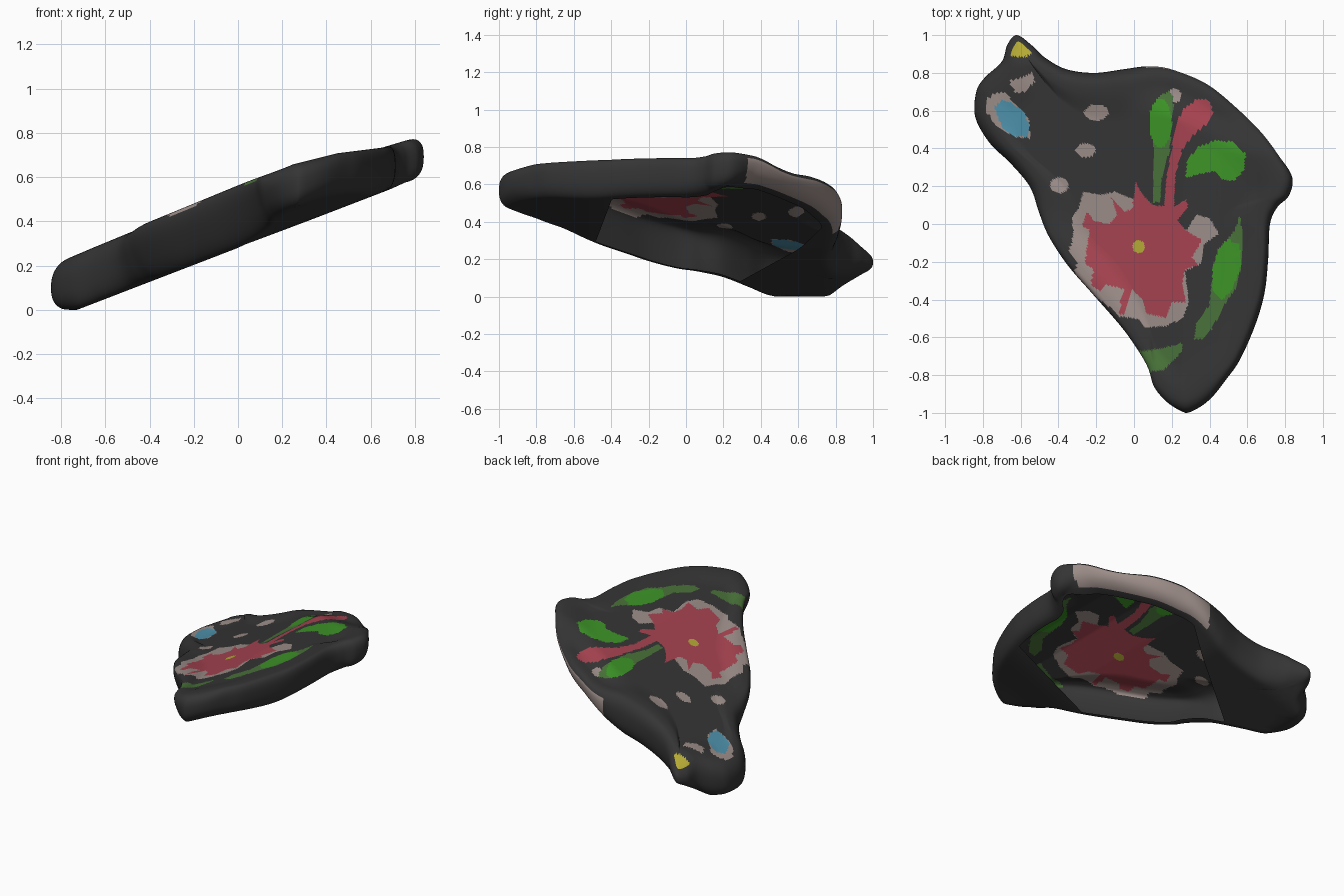
import bpy, math
from mathutils import Vector

if "Cube" in bpy.data.objects:
    bpy.data.objects.remove(bpy.data.objects["Cube"])

# Materials
PALETTE = [("charcoal", (0.035, 0.035, 0.035)), ("beige", (0.33, 0.265, 0.245)),
           ("red", (0.38, 0.056, 0.08)), ("dark_green", (0.065, 0.165, 0.04)),
           ("bright_green", (0.045, 0.29, 0.02)), ("blue", (0.075, 0.28, 0.40)),
           ("yellow", (0.46, 0.40, 0.035))]
NAMES = [n for n, c in PALETTE]

# Plan outline of the slab, clockwise from the back-left tip
OUTLINE = [(-.62, 1), (-.54, .945), (-.47, .88), (-.36, .82), (-.21, .80), (-.05, .82),
           (.11, .84), (.24, .82), (.4, .75), (.56, .62), (.69, .49), (.785, .36),
           (.84, .25), (.82, .15), (.76, .09), (.72, 0), (.71, -.19), (.69, -.37),
           (.64, -.54), (.56, -.72), (.49, -.82), (.41, -.92), (.33, -.98), (.26, -1),
           (.17, -.965), (.095, -.89), (.06, -.78), (-.01, -.66), (-.09, -.55),
           (-.235, -.385), (-.37, -.23), (-.475, -.07), (-.53, .06), (-.57, .20),
           (-.66, .325), (-.765, .43), (-.84, .565), (-.835, .70), (-.79, .775),
           (-.70, .86), (-.67, .95)]

# Painted shapes
HALO = [(-.27, .17), (-.18, .155), (-.1, .17), (0, .13), (.15, 0), (.28, -.03), (.33, .05),
        (.40, .03), (.45, -.05), (.37, -.11), (.355, -.21), (.27, -.25), (.29, -.41),
        (.26, -.5), (.17, -.54), (.06, -.55), (.02, -.5), (-.08, -.49), (-.15, -.42),
        (-.24, -.37), (-.27, -.31), (-.32, -.28), (-.30, -.2), (-.345, -.15),
        (-.32, -.05), (-.33, .03), (-.29, .09)]
FLOWER = [(.01, .22), (.045, .155), (.10, .10), (.21, .09), (.275, .13), (.285, .09),
          (.23, .02), (.27, -.03), (.36, -.085), (.305, -.18), (.345, -.215), (.27, -.24),
          (.255, -.32), (.275, -.415), (.2, -.415), (.17, -.495), (.065, -.475),
          (.045, -.4), (-.01, -.345), (-.06, -.48), (-.085, -.47), (-.05, -.345),
          (-.155, -.32), (-.185, -.35), (-.23, -.32), (-.21, -.24), (-.26, -.21),
          (-.235, -.03), (-.275, -.01), (-.25, .065), (-.21, .015), (-.13, 0), (-.09, .05),
          (-.12, .14), (-.05, .065), (-.01, .08)]
STEM = [(.16, .08), (.17, .235), (.20, .395), (.22, .525), (.265, .615), (.335, .66),
        (.405, .655), (.415, .595), (.38, .525), (.32, .475), (.255, .395), (.22, .26),
        (.21, .08)]
LEAF_BACK = [(.10, .115), (.105, .395), (.08, .55), (.125, .67), (.19, .71), (.21, .66),
             (.19, .395), (.145, .235), (.14, .115)]
LEAF_RIGHT = [(.27, .245), (.285, .34), (.335, .405), (.425, .44), (.53, .435), (.59, .37),
              (.58, .28), (.53, .23), (.465, .235), (.425, .28), (.345, .265)]
LEAF_LONG = [(.56, .045), (.575, -.055), (.57, -.215), (.54, -.335), (.48, -.425),
             (.41, -.56), (.36, -.61), (.315, -.61), (.33, -.53), (.4, -.425), (.41, -.32),
             (.425, -.2), (.48, -.1), (.535, -.03)]
LEAF_LONG_CORE = [(.495, -.08), (.56, -.11), (.57, -.215), (.515, -.355), (.465, -.4),
                  (.415, -.345), (.415, -.24), (.445, -.135)]
LEAF_FRONT = [(.03, -.675), (.16, -.655), (.26, -.63), (.255, -.675), (.16, -.77),
              (.08, -.785), (.04, -.73)]
BLUE = [(-.74, .62), (-.695, .655), (-.645, .64), (-.585, .595), (-.55, .51), (-.56, .46),
        (-.63, .465), (-.695, .505)]
BLUE_RING = [(-.785, .645), (-.75, .69), (-.685, .695), (-.605, .615), (-.555, .555),
             (-.55, .455), (-.63, .46), (-.73, .52), (-.775, .58)]
TIP = [(-.70, .885), (-.67, .965), (-.575, .965), (-.535, .905), (-.58, .885)]
SPOT = [(-.66, .76), (-.58, .78), (-.535, .805), (-.525, .755), (-.58, .70), (-.63, .695)]


def ellipse(cx, cy, rx, ry, n=20):
    return [(cx + rx * math.cos(k * math.tau / n), cy + ry * math.sin(k * math.tau / n))
            for k in range(n)]


# Uppermost paint first
PAINT = [("yellow", ellipse(.025, -.12, .032, .034)), ("red", FLOWER), ("red", STEM),
         ("bright_green", ellipse(.14, .535, .06, .13)), ("dark_green", LEAF_BACK),
         ("bright_green", LEAF_RIGHT), ("bright_green", LEAF_LONG_CORE),
         ("dark_green", LEAF_LONG), ("dark_green", LEAF_FRONT), ("blue", BLUE),
         ("yellow", TIP), ("beige", HALO), ("beige", BLUE_RING), ("beige", SPOT),
         ("beige", ellipse(.215, .68, .035, .04)), ("beige", ellipse(-.20, .59, .065, .042)),
         ("beige", ellipse(-.255, .39, .053, .037)), ("beige", ellipse(-.395, .205, .05, .042))]
PAINT = [(NAMES.index(n), p, min(a for a, b in p), max(a for a, b in p),
          min(b for a, b in p), max(b for a, b in p)) for n, p in PAINT]


def inside(x, y, poly):
    hit = False
    for (x1, y1), (x2, y2) in zip(poly, poly[1:] + poly[:1]):
        if (y1 > y) != (y2 > y) and x < x1 + (y - y1) * (x2 - x1) / (y2 - y1):
            hit = not hit
    return hit


def paint_at(x, y):
    for m, p, x0, x1, y0, y1 in PAINT:
        if x0 <= x <= x1 and y0 <= y <= y1 and inside(x, y, p):
            return m
    return 0


def ramp(v):
    v = max(0.0, min(1.0, v))
    return v * v * (3 - 2 * v)


# Height of the tilted top and underside
TOP = [(-.85, .18), (-.65, .265), (-.25, .43), (.03, .545), (.25, .64), (.45, .69),
       (.65, .715), (.85, .775)]


def top_z(x, y):
    z = TOP[0][1]
    for (a, za), (b, zb) in zip(TOP, TOP[1:]):
        if x >= a:
            z = za + (zb - za) * (x - a) / (b - a)
    return z


def rim(x, y):
    """Raised rim, sinking at the broken back-right edge and at the back-left tip."""
    broken = ramp((x + .1) / .3) * ramp((y - .35) / .25)
    front_left = ramp((.1 - y) / .2) * ramp((.25 - x) / .25)
    tip = ramp((y - .83) / .17) * ramp(-x / .3)
    return .018 + .012 * front_left - .06 * broken - .06 * tip


def bottom_z(x, y):
    nose = .085 * ramp((-.42 - y) / .55)
    tip = .09 * ramp((y - .75) / .25) * ramp(-x / .3)
    back = .06 * ramp((y - .1) / .3) * ramp((x + .1) / .3)
    return max(0, min(.57, .28 + .385 * x)) + max(nose, tip, back)


# Smooth counter-clockwise outline
pts = [Vector(p) for p in reversed(OUTLINE)]
N, SUB = len(pts), 10
loop = []
for i in range(N):
    a, b, c, d = (pts[(i + k) % N] for k in (-1, 0, 1, 2))
    for k in range(SUB):
        t = k / SUB
        loop.append(.5 * (2 * b + (c - a) * t + (2 * a - 5 * b + 4 * c - d) * t * t
                          + (3 * b - a - 3 * c + d) * t ** 3))
L = len(loop)
RINGS, ARC, UNDER = 76, 18, 8
CENTRE = Vector((.09, -.02))

# Inward direction, edge radius and undercut for each outline point
inward, undercut, edge = [], [], []
for j, p in enumerate(loop):
    tangent = loop[(j + 12) % L] - loop[j - 12]
    n = Vector((-tangent.y, tangent.x)).normalized()
    inward.append((n + .9 * (CENTRE - p).normalized()).normalized())
    edge.append(.085 - .037 * ramp((.2 - p.y) / .3) * ramp((p.y + .95) / .15))
    undercut.append(.11 * max(0, n.x) * ramp((.38 - p.y) / .4)
                    + .04 * ramp((p.y - .2) / .2) * ramp(p.x / .3))


def hole_scale(q):
    """Open underside, closed only at the nose and the back-left lobe."""
    s = .98
    for kx, ky, limit in ((.145, -1, .487), (-.7, 1, .65)):
        f, f0 = kx * q.x + ky * q.y, kx * CENTRE.x + ky * CENTRE.y
        if f > limit:
            s = min(s, (limit - f0) / (f - f0))
    return s


verts, zone = [(*CENTRE, top_z(*CENTRE))], []
# Top sheet with a slightly raised rim
for r in range(1, RINGS + 1):
    for p, n, e in zip(loop, inward, edge):
        q = p + n * e - CENTRE
        x, y = CENTRE + q * r / RINGS
        away = (1 - r / RINGS) * q.length
        verts.append((x, y, top_z(x, y) + rim(x, y) * ramp(1.1 - away / .17)))
    zone.append("top")
# Rounded outer edge
for k in range(1, ARC + 1):
    a = math.pi / 2 - math.pi * k / ARC
    ca, sa = max(0, math.cos(a)) ** .8, math.copysign(abs(math.sin(a)) ** .8, math.sin(a))
    t = .5 + .5 * sa
    for p, n, e, u in zip(loop, inward, edge, undercut):
        x, y = p + n * (e * (1 - ca) + u * (1 - t))
        lo, hi = bottom_z(x, y), top_z(x, y) + rim(x, y)
        verts.append((x, y, lo + (hi - lo) * t))
    zone.append("edge_top" if k < 4 else "edge" if k < ARC - 1 else "under")
# Underside up to the opening
for k in range(1, UNDER + 1):
    for p, n, e, u in zip(loop, inward, edge, undercut):
        q = p + n * (e + u)
        x, y = CENTRE + (q - CENTRE) * (1 + (hole_scale(q) - 1) * k / UNDER)
        verts.append((x, y, bottom_z(x, y)))
    zone.append("under")

faces, mats = [], []
for r, kind in enumerate(zone):
    for j in range(L):
        n = (j + 1) % L
        a, b = 1 + (r - 1) * L, 1 + r * L
        f = (0, b + j, b + n) if r == 0 else (a + j, b + j, b + n, a + n)
        x = sum(verts[i][0] for i in f) / len(f)
        y = sum(verts[i][1] for i in f) / len(f)
        ang = math.degrees(math.atan2(y, x))
        m = paint_at(x, y) if kind in ("top", "edge_top") else 0
        # Bare broken edge at the back right
        if kind.startswith("edge") and r > RINGS + 5 and 23 < ang < 86:
            m = 1
        faces.append(f)
        mats.append(m)

# Rest on the ground
low = min(v[2] for v in verts)
verts = [(x, y, z - low) for x, y, z in verts]

mesh = bpy.data.meshes.new("painted_shard")
mesh.from_pydata(verts, [], faces)
for name, c in PALETTE:
    mat = bpy.data.materials.new(name)
    mat.diffuse_color = (*c, 1)
    mat.use_nodes = True
    mat.node_tree.nodes["Principled BSDF"].inputs["Base Color"].default_value = mat.diffuse_color
    mesh.materials.append(mat)
mesh.polygons.foreach_set("material_index", mats)
mesh.polygons.foreach_set("use_smooth", [True] * len(faces))
mesh.update()
bpy.context.collection.objects.link(bpy.data.objects.new("painted_shard", mesh))
